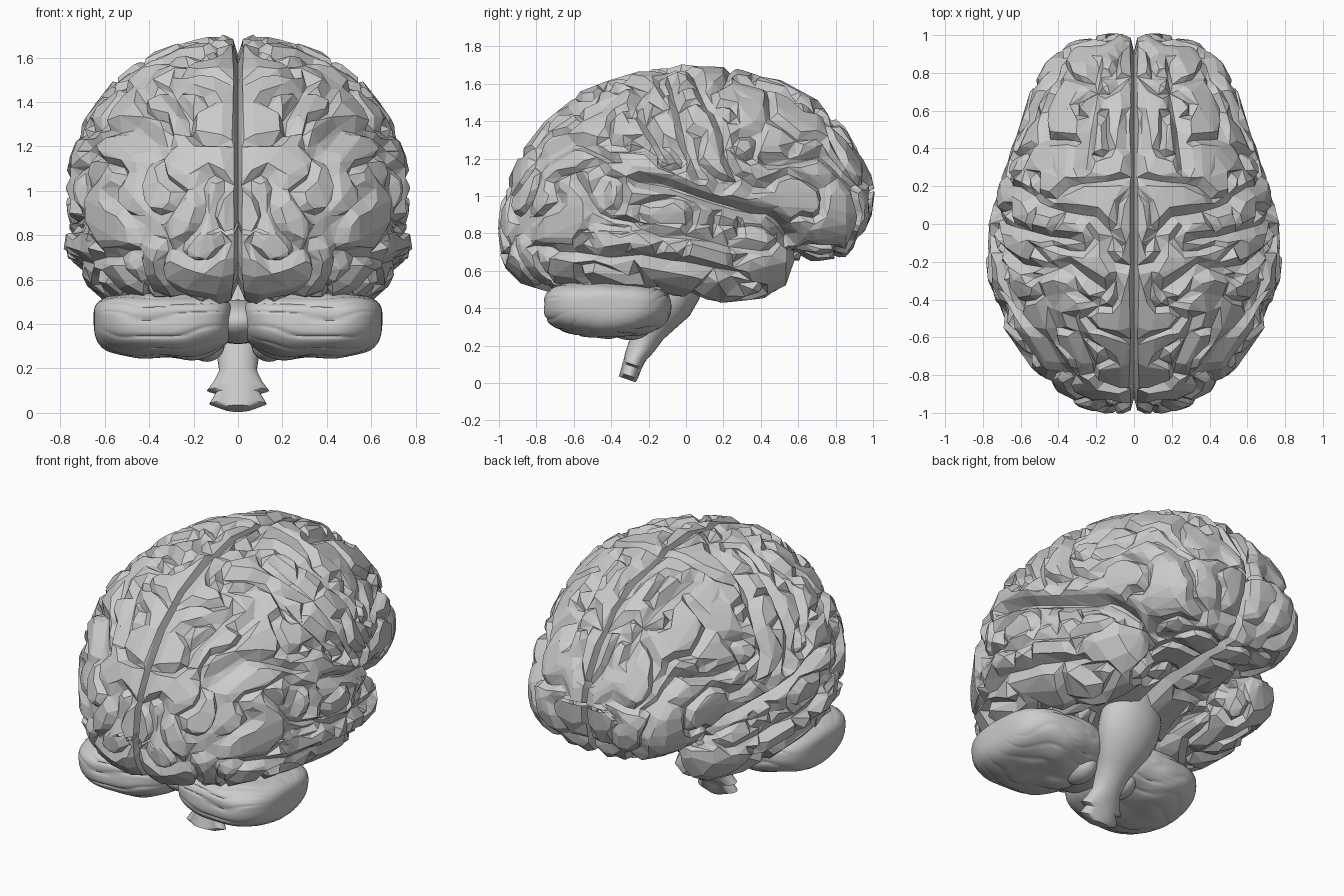
import bpy, bmesh, math
from mathutils import Vector, noise

if "Cube" in bpy.data.objects:
    bpy.data.objects.remove(bpy.data.objects["Cube"])


def interp(table, k):
    """Linear interpolation in rows of (key, values...), keys ascending."""
    for a, b in zip(table, table[1:]):
        if k <= b[0]:
            t = max(0, (k - a[0]) / (b[0] - a[0]))
            return [p + (q - p) * t for p, q in zip(a[1:], b[1:])]
    return table[-1][1:]


def spow(v, e):
    return math.copysign(abs(v) ** e, v)


def surface(name, f, nu, nv, smooth=False, decimate=0, mirror=False):
    """Mesh from a parametric function f(u, v), u and v in 0..1."""
    bm = bmesh.new()
    g = [[bm.verts.new(f(i / nu, j / nv)) for j in range(nv + 1)] for i in range(nu + 1)]
    for i in range(nu):
        for j in range(nv):
            bm.faces.new((g[i][j], g[i + 1][j], g[i + 1][j + 1], g[i][j + 1]))
    bmesh.ops.remove_doubles(bm, verts=bm.verts, dist=1e-4)
    bmesh.ops.recalc_face_normals(bm, faces=bm.faces)
    for face in bm.faces:
        face.smooth = smooth
    me = bpy.data.meshes.new(name)
    bm.to_mesh(me)
    bm.free()
    if smooth:
        me.set_sharp_from_angle(angle=math.radians(40))
    ob = bpy.data.objects.new(name, me)
    bpy.context.collection.objects.link(ob)
    if decimate:
        ob.modifiers.new("facets", 'DECIMATE').ratio = decimate
    if mirror:
        ob.modifiers.new("mirror", 'MIRROR').use_clip = True
    return ob


# Main furrows, seen from the side (y, z) and from the top (x, y)
SYLVIAN = [(.56, .76), (.42, .9), (.07, 1.01), (-.25, 1.08)]
SIDE = [
    [(.06, 1.12), (0, 1.35), (-.08, 1.6)],
    [(.26, 1.08), (.2, 1.3), (.12, 1.52)],
    [(-.1, 1.18), (-.2, 1.38), (-.25, 1.58)],
    [(.4, .7), (.2, .74), (-.14, .79), (-.45, .92), (-.6, 1.1)],
    [(.3, .57), (-.2, .66), (-.55, .68), (-.8, .72)],
    [(.45, 1.2), (.7, 1.22), (.88, 1.05)],
    [(-.4, 1.2), (-.6, 1.3), (-.8, 1.15)],
]
TOP = [
    [(.2, .85), (.24, .6), (.28, .3)],
    [(.08, -.12), (.22, .05), (.55, .12)],
    [(.15, -.35), (.35, -.22), (.55, -.28)],
    [(.22, -.8), (.3, -.5)],
]


def line_dist(q, line):
    best = 9
    for a, b in zip(line, line[1:]):
        a, d = Vector(a), Vector(b) - Vector(a)
        t = min(1, max(0, (q - a).dot(d) / d.length_squared))
        best = min(best, (q - a - d * t).length)
    return best


def folds(p, centre, fissure=False):
    """Sink furrows into the surface point p, towards centre."""
    w = noise.noise_vector(p * 4) * .04
    n = noise.noise(p * 5.2 + w * 8 + Vector((3.3, 7.7, 1.4)))
    d = .044 * math.exp(-(n / .13) ** 2)
    if p.x > .25:
        q = Vector((p.y + w.y, p.z + w.z))
        d = max(d, .09 * math.exp(-(line_dist(q, SYLVIAN) / .035) ** 2))
        d = max([d] + [.055 * math.exp(-(line_dist(q, s) / .032) ** 2) for s in SIDE])
    if p.z > 1.25:
        q = Vector((p.x + w.x, p.y + w.y))
        d = max([d] + [.055 * math.exp(-(line_dist(q, s) / .032) ** 2) for s in TOP])
    if fissure:
        d = max(d, .1 * math.exp(-(p.x / .016) ** 2), .03 * math.exp(-(p.x / .05) ** 2))
    out = (p - centre).normalized() * (.011 - d)
    if fissure and p.x < 1e-3:
        out.x = 0
    r = p + out
    r.x = max(r.x, 0)
    return r


# Cerebral hemispheres: y, half width, top, bottom
BODY = [
    (-1, .14, .82, .80), (-.985, .22, .97, .68), (-.96, .29, 1.06, .62),
    (-.88, .41, 1.23, .54), (-.75, .54, 1.40, .50), (-.55, .68, 1.56, .50),
    (-.3, .765, 1.66, .52), (0, .765, 1.70, .58), (.25, .70, 1.68, .64),
    (.5, .60, 1.62, .66), (.7, .54, 1.51, .66), (.85, .46, 1.36, .68),
    (.95, .34, 1.19, .79), (.985, .26, 1.11, .9), (1, .16, 1.04, 1.02),
]


def hemisphere(u, v):
    y = math.sin(math.pi * (u - .5))
    # Samples crowd towards the fissure
    a = math.pi * (v - .5) + .3 * math.sin(math.tau * v)
    w, top, low = interp(BODY, y)
    zc = low + .4 * (top - low)
    c, s = max(0, math.cos(a)), math.sin(a)
    if s > 0:
        p = Vector((w * c, y, zc + (top - zc) * s))
    else:
        p = Vector((w * c ** .8, y, zc + (zc - low) * spow(s, .8)))
    if v in (0, 1):
        p.x = 0
    return folds(p, Vector((0, y * .75, .95)), True)


surface("cerebral_hemispheres", hemisphere, 170, 170, decimate=.042, mirror=True)

# Temporal lobes: y, centre x, centre z, radius x, radius z
TEMPORAL = [
    (-.8, .34, .66, 0, 0), (-.7, .40, .68, .16, .15), (-.5, .47, .72, .23, .21),
    (-.25, .53, .75, .245, .25), (0, .53, .73, .235, .265), (.2, .49, .69, .21, .255),
    (.42, .45, .67, .19, .205), (.53, .43, .67, .13, .14), (.575, .42, .68, 0, 0),
]


def temporal(u, v):
    y = -.1125 + .6875 * math.sin(math.pi * (u - .5))
    cx, cz, rx, rz = interp(TEMPORAL, y)
    a = math.tau * v
    s = math.sin(a)
    p = Vector((cx + rx * math.cos(a) - .08 * max(0, -s) * rz / .25, y, cz + rz * s))
    return folds(p, Vector((cx, y * .85, cz)))


surface("temporal_lobes", temporal, 90, 100, decimate=.05, mirror=True)


# Cerebellum: flattened lobes with fine curved grooves
def cerebellum(u, v):
    a, b = math.pi * (u - .5), math.tau * v
    r = max(0, math.cos(a)) ** .6
    s = spow(math.sin(b), .75)
    p = Vector((.335 + .315 * spow(math.sin(a), .75),
                -.425 + .335 * r * spow(math.cos(b), .8),
                .43 + r * s * (.12 if s > 0 else .19)))
    g = b * 7 + 4 * noise.noise(p * 4)
    depth = .009 * r ** 3 * (1 - abs(math.sin(g))) ** 3 + .03 * noise.noise(p * 5) * r
    return p - (p - Vector((p.x, -.425, .43))).normalized() * depth


surface("cerebellum_lobes", cerebellum, 48, 180, smooth=True, mirror=True)


def ellipsoid(name, c, r, mirror=False):
    def f(u, v):
        a, b = math.pi * (u - .5), math.tau * v
        return (c[0] + r[0] * math.cos(a) * math.cos(b),
                c[1] + r[1] * math.cos(a) * math.sin(b), c[2] + r[2] * math.sin(a))
    surface(name, f, 16, 28, smooth=True, mirror=mirror)


# Middle ridge and small lower lobes of the cerebellum
ellipsoid("cerebellum_middle", (0, -.4, .41), (.16, .24, .1))
ellipsoid("cerebellum_tonsils", (.14, -.3, .31), (.08, .12, .08), mirror=True)

# Brain stem, flared at the cut end: y, z, radius x, radius y
STEM = [
    (0, .72, 0, 0), (0, .7, .16, .1), (-.02, .58, .19, .12), (-.05, .49, .19, .12),
    (-.095, .40, .165, .115), (-.15, .32, .12, .09), (-.2, .26, .095, .078),
    (-.24, .19, .085, .068), (-.27, .14, .11, .056), (-.285, .1, .14, .05),
    (-.289, .09, .10, .05), (-.305, .04, .13, .047), (-.315, .02, .07, .045),
    (-.315, .02, 0, 0),
]


def stem(u, v):
    y, z, rx, ry = STEM[round(u * (len(STEM) - 1))]
    dy = ry * math.sin(math.tau * v)
    return (rx * math.cos(math.tau * v), y + dy, z - .35 * dy)


surface("brain_stem", stem, len(STEM) - 1, 28, smooth=True)
